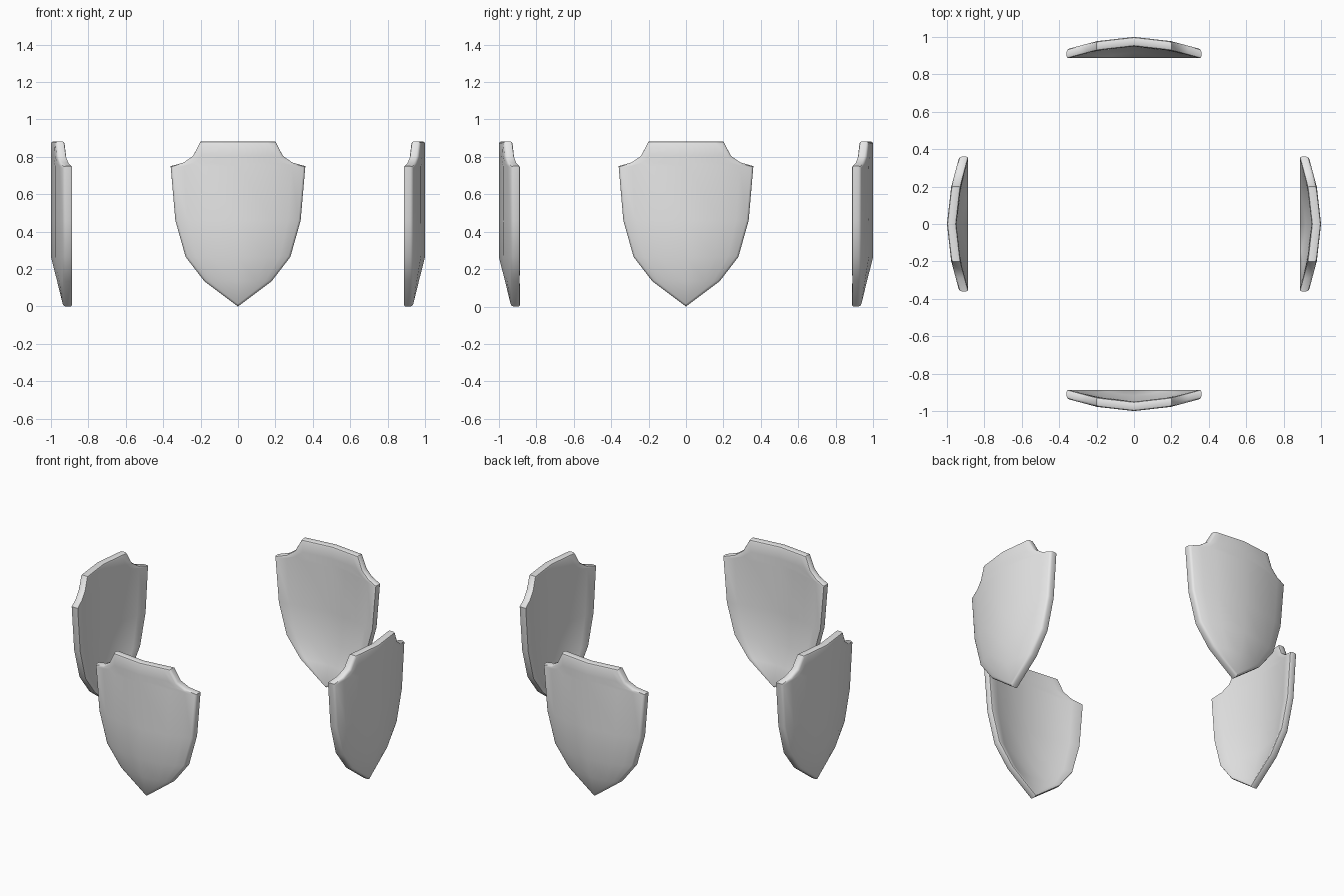
import bpy, bmesh, math

cube = bpy.data.objects.get("Cube")
if cube:
    bpy.data.objects.remove(cube)

# One plain grey for every shield
grey = bpy.data.materials.new("light_grey")
grey.use_nodes = True
grey.diffuse_color = (0.8, 0.8, 0.8, 1)
grey.node_tree.nodes["Principled BSDF"].inputs["Base Color"].default_value = (0.8, 0.8, 0.8, 1)

DEPTH = 0.066      # how far the rim sits behind the central ridge
THICK = 0.05
# Rows from top to tip: height, half width, half width of the full bow, ridge setback
ROWS = [(0.882, 0.20, 0.36, 0), (0.805, 0.24, 0.36, 0), (0.77, 0.29, 0.36, 0),
        (0.75, 0.36, 0.36, 0), (0.46, 0.335, 0.335, 0), (0.265, 0.28, 0.28, 0),
        (0.135, 0.18, 0.18, 0.033), (0, 0, 1, DEPTH)]
COLUMNS = (-1, -0.8, -0.55, 0, 0.55, 0.8, 1)


def bow(t):
    """Shallow slope near the ridge, steeper towards the rim."""
    t = abs(t)
    return 0.34 * t / 0.55 if t < 0.55 else 0.34 + 0.66 * (t - 0.55) / 0.45


def build_shield_mesh():
    bm = bmesh.new()
    # Outer sheet, its last row closing to a single tip
    grid = []
    for z, width, full, setback in ROWS:
        if width == 0:
            tip = bm.verts.new((0, setback - 1, z))
            grid.append([tip] * len(COLUMNS))
            continue
        grid.append([bm.verts.new((s * width,
                                   setback + (DEPTH - setback) * bow(s * width / full) - 1, z))
                     for s in COLUMNS])
    for upper, lower in zip(grid, grid[1:]):
        for i in range(len(COLUMNS) - 1):
            corners = [upper[i], upper[i + 1], lower[i + 1], lower[i]]
            bm.faces.new(list(dict.fromkeys(corners)))

    # Inner sheet and rim wall
    outer = list(bm.faces)
    border = [e for e in bm.edges if e.is_boundary]
    inner = {v: bm.verts.new((v.co.x, v.co.y + THICK, v.co.z)) for v in list(bm.verts)}
    for face in outer:
        bm.faces.new([inner[v] for v in reversed(face.verts)])
    rim = set()
    for edge in border:
        a, b = edge.verts
        rim.add(bm.faces.new((a, b, inner[b], inner[a])))
    bmesh.ops.recalc_face_normals(bm, faces=bm.faces[:])

    # Rounded rim
    rounded = [e for e in bm.edges if sum(f in rim for f in e.link_faces) == 1]
    bmesh.ops.bevel(bm, geom=rounded, offset=0.012, segments=2, profile=0.5,
                    affect='EDGES', clamp_overlap=True)
    for face in bm.faces:
        face.smooth = True
    for edge in bm.edges:
        edge.smooth = edge.calc_face_angle(0) < math.radians(40)
    mesh = bpy.data.meshes.new("shield")
    bm.to_mesh(mesh)
    bm.free()
    mesh.materials.append(grey)
    return mesh


# Four shields facing outwards around the centre
shield = build_shield_mesh()
for turn, side in enumerate(("front", "left", "back", "right")):
    obj = bpy.data.objects.new(side + "_shield", shield)
    obj.rotation_euler.z = turn * math.pi / 2
    bpy.context.collection.objects.link(obj)
